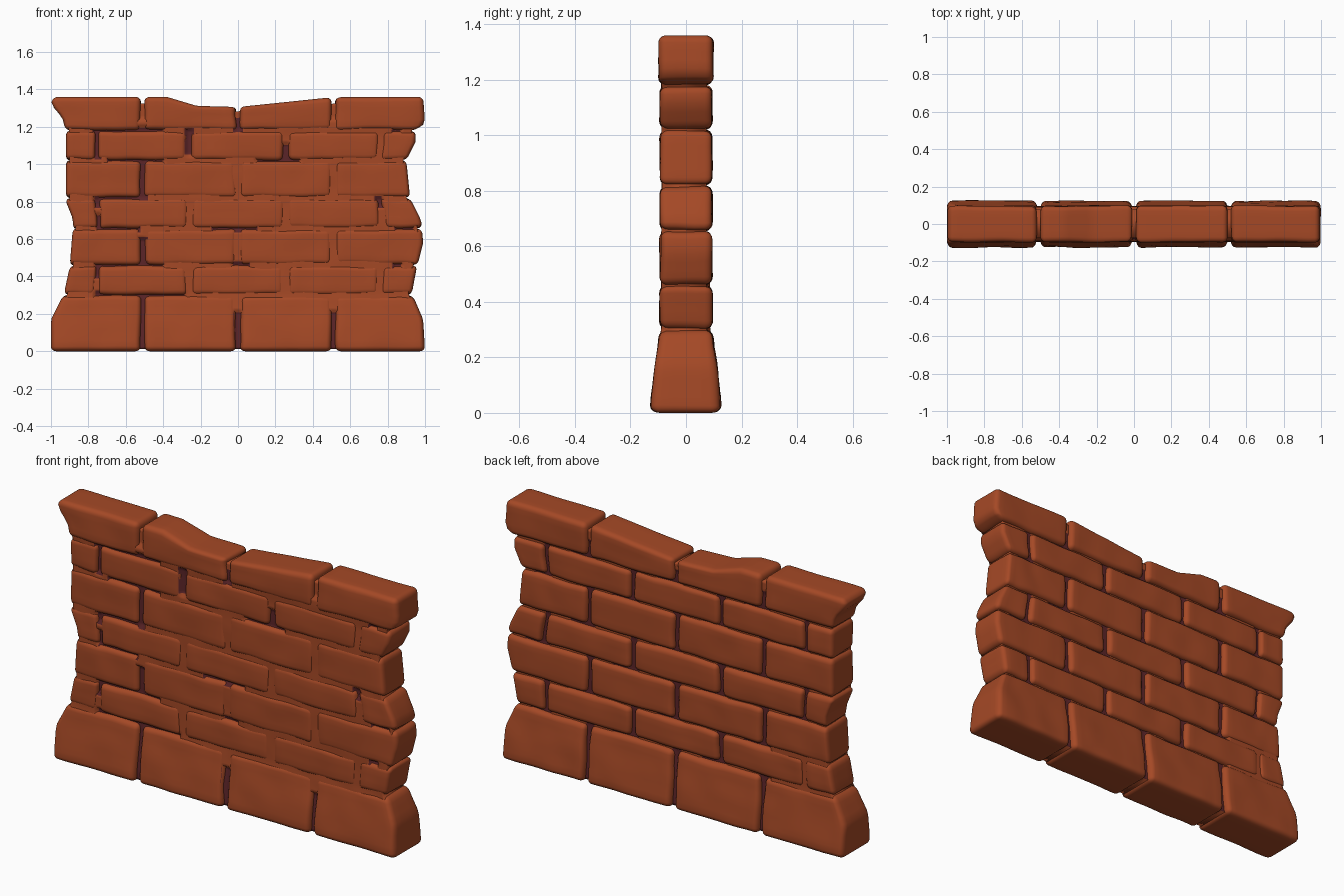
import bpy, bmesh, math
from mathutils import Vector, noise

if "Cube" in bpy.data.objects:
    bpy.data.objects.remove(bpy.data.objects["Cube"])


def material(name, rgb):
    m = bpy.data.materials.new(name)
    m.diffuse_color = (*rgb, 1)
    m.use_nodes = True
    m.node_tree.nodes["Principled BSDF"].inputs["Base Color"].default_value = m.diffuse_color
    return m


BRICK = material("terracotta brick", (0.375, 0.066, 0.019))
MORTAR = material("dark mortar", (0.105, 0.018, 0.021))

# Silhouettes: (z, half depth), (z, end x), (x, top z)
DEPTH = [(0, .126), (.05, .124), (.15, .113), (.25, .099), (.31, .094),
         (1.15, .093), (1.2, .097), (1.36, .097)]
LEFT = [(0, 1), (.17, 1), (.31, .93), (.45, .9), (.7, .88), (.8, .92),
        (1, .92), (1.17, .92), (1.25, .94), (1.32, 1), (1.36, .99)]
RIGHT = [(0, 1), (.17, .99), (.31, .93), (.42, .95), (.58, .99), (.7, .98),
         (.82, .92), (1.02, .9), (1.12, .95), (1.18, .95), (1.22, 1), (1.36, .99)]
TOP = [(-1, 1.36), (-.38, 1.36), (-.22, 1.312), (0, 1.306), (.28, 1.335),
       (.5, 1.358), (1, 1.36)]
LEVELS = [0, .30, .46, .655, .82, 1.02, 1.18, 1.36]
WIDE = [-1, -.51, 0, .51, 1]
OFFSET = [-1, -.775, -.26, .255, .775, 1]
ROWS = [WIDE, OFFSET, WIDE, OFFSET, WIDE, OFFSET, WIDE]


def interp(table, t):
    for (a, va), (b, vb) in zip(table, table[1:]):
        if t <= b:
            f = max(0, (t - a) / (b - a))
            return va + (vb - va) * f
    return table[-1][1]


def warp(p):
    """Bend a straight wall point to the worn outline."""
    x, y, z = p
    if z > 1.2:
        z = 1.2 + (z - 1.2) * (interp(TOP, x) - 1.2) / .16
    end = interp(RIGHT if x > 0 else LEFT, z)
    if abs(x) > .7:
        x = math.copysign(.7 + (abs(x) - .7) * (end - .7) / .3, x)
    return Vector((x, y * interp(DEPTH, z) / .094, z))


def ticks(a, b, step, r):
    n = max(1, round((b - a - 2 * r) / step))
    mid = [a + r + (b - a - 2 * r) * i / n for i in range(n + 1)]
    if r == 0:
        return mid
    return [a, a + .3 * r, a + .65 * r] + mid + [b - .65 * r, b - .3 * r, b]


def grid_box(bm, lo, hi, steps, r):
    """Closed box with gridded faces and edges rounded by r."""
    axes = [ticks(lo[i], hi[i], steps[i], r) for i in range(3)]
    verts = {}

    def vert(key):
        if key not in verts:
            p = Vector([axes[i][key[i]] for i in range(3)])
            if r:
                q = Vector([min(max(p[i], lo[i] + r), hi[i] - r) for i in range(3)])
                p = q + (p - q).normalized() * r
            verts[key] = bm.verts.new(p)
        return verts[key]

    for ax in range(3):
        u, v = (ax + 1) % 3, (ax + 2) % 3
        for side in (0, len(axes[ax]) - 1):
            for i in range(len(axes[u]) - 1):
                for j in range(len(axes[v]) - 1):
                    face = []
                    for di, dj in ((0, 0), (1, 0), (1, 1), (0, 1)):
                        key = [0, 0, 0]
                        key[ax], key[u], key[v] = side, i + di, j + dj
                        face.append(vert(tuple(key)))
                    bm.faces.new(face if side else face[::-1])
    return list(verts.values())


def finish(bm, name, mats):
    me = bpy.data.meshes.new(name)
    bm.to_mesh(me)
    bm.free()
    for m in mats:
        me.materials.append(m)
    me.polygons.foreach_set("use_smooth", [True] * len(me.polygons))
    ob = bpy.data.objects.new(name, me)
    bpy.context.collection.objects.link(ob)


# Brick courses, from the flared base to the cap
names = ["base_blocks"] + ["brick_course_%d" % i for i in range(1, 6)] + ["cap_blocks"]
for row, name in enumerate(names):
    bm = bmesh.new()
    z0, z1 = LEVELS[row], LEVELS[row + 1]
    for k, (a, b) in enumerate(zip(ROWS[row], ROWS[row][1:])):
        lo = (a + (.011 if a > -1 else 0), -.094, z0 + (.003 if row else 0))
        hi = (b - (.011 if b < 1 else 0), .094, z1 - (.003 if row < 6 else 0))
        for v in grid_box(bm, lo, hi, (.03, .03, .03), .027):
            p = v.co.copy()
            n = noise.noise_vector(p * 7 + Vector((k * 5, row * 9, 0)))
            amp = min(1, p.z / .06) * min(1, max(0, 1.36 - p.z) / .04)
            p += Vector((n.x * .008 * amp * min(1, (1 - abs(p.x)) / .05),
                         n.y * .005, n.z * .006 * amp))
            v.co = warp(p)
    finish(bm, name, [BRICK])

# Open joints: on the front only a few, the rest is filled flush
FRONT_V = [(-.51, 0, .3), (0, 0, .2), (.51, 0, .2), (-.77, .4, .46),
           (-.51, .46, .6), (-.77, .66, .72), (-.77, .78, .82), (.77, .78, .82),
           (-.51, .82, 1.02), (.255, 1.02, 1.1), (-.77, 1.04, 1.18),
           (-.26, 1.06, 1.18), (0, 1.18, 1.26)]
FRONT_H = [(.3, -.78, -.28), (.46, -.78, -.4), (.46, -.03, .06), (.46, .85, .9),
           (.655, -.78, -.52), (.655, -.14, .1), (.655, .85, .95), (.82, -.76, -.53),
           (1.02, -.7, -.4), (1.02, .1, .33), (1.18, -.8, -.4), (1.18, .85, .9)]
# On the back every upright joint is open, with short runs along the beds
BACK_V, BACK_H = [], []
for row, xs in enumerate(ROWS):
    for x in xs[1:-1]:
        if row == 1 and x < -.5:
            continue
        BACK_V.append((x, LEVELS[row], LEVELS[row + 1] - (.1 if row == 6 else 0)))
        if row:
            BACK_H.append((LEVELS[row], x - .03, x + .12))


def is_open(x, y, z):
    up, flat = (FRONT_V, FRONT_H) if y < 0 else (BACK_V, BACK_H)
    return (any(abs(x - s) < .024 and a - .01 < z < b + .01 for s, a, b in up)
            or any(abs(z - s) < .018 and a < x < b for s, a, b in flat))


# Inner core: flush filling on the front, deep joints on the back
bm = bmesh.new()
for v in grid_box(bm, (-.975, -.09, .012), (.975, .09, 1.325), (.013, .18, .013), 0):
    x, y, z = v.co
    joint = is_open(x, y, z)
    if y < 0:
        d = .072 if joint or z > 1.24 else .088 + .003 * noise.noise(v.co * 9)
    else:
        d = .069 if joint else (.087 if x < -.55 and z < .6 else .074)
    v.co.y = math.copysign(d, y)
bm.faces.ensure_lookup_table()
for f in bm.faces:
    c = f.calc_center_median()
    ys = [v.co.y for v in f.verts]
    if max(ys) * min(ys) > 0 and is_open(c.x, c.y, c.z):
        f.material_index = 1
for v in bm.verts:
    v.co = warp(v.co)
finish(bm, "joint_filling", [BRICK, MORTAR])
